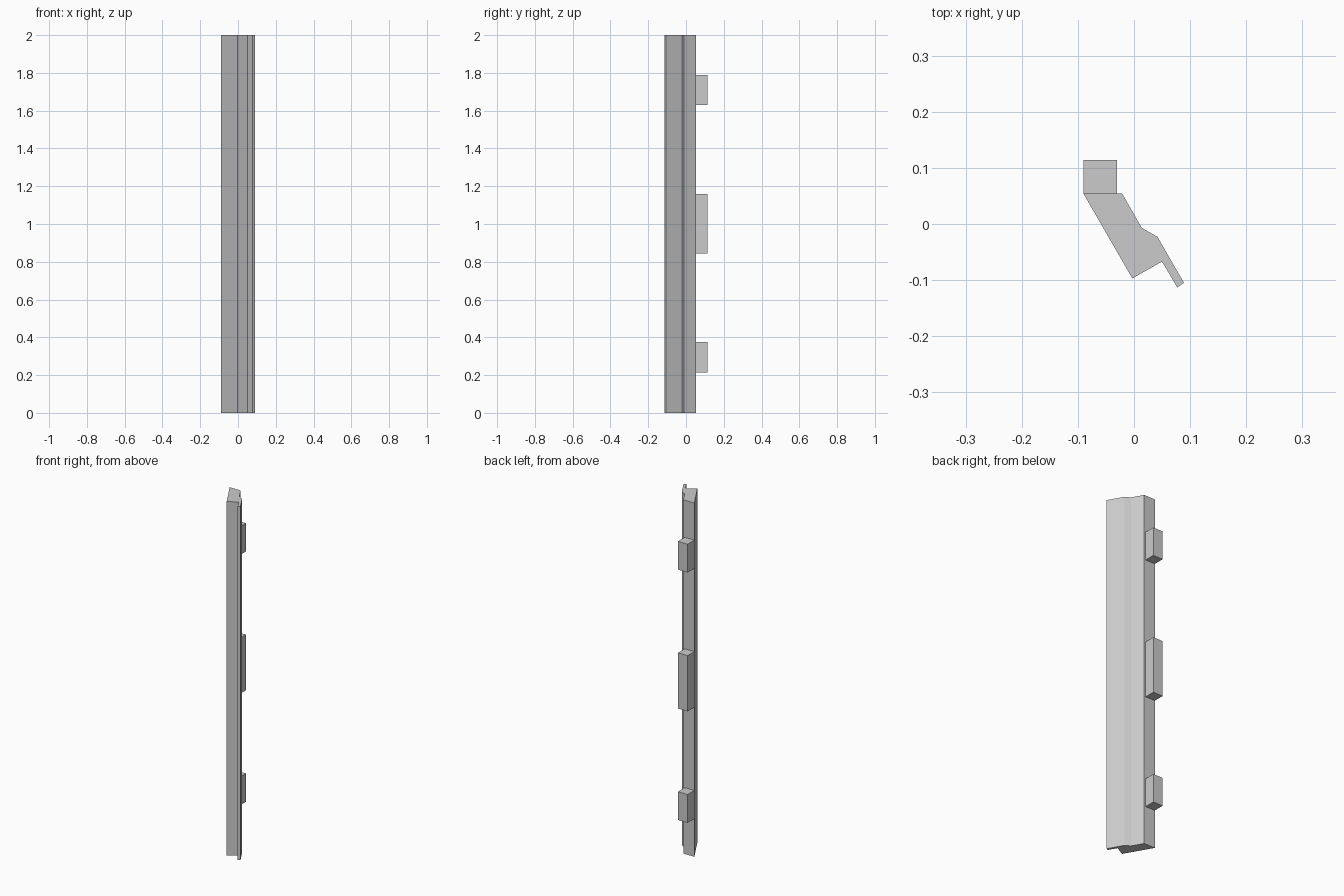
import bpy
import bmesh

cube = bpy.data.objects.get("Cube")
if cube:
    bpy.data.objects.remove(cube, do_unlink=True)

grey = bpy.data.materials.new("plain grey")
grey.use_nodes = True
colour = (0.6, 0.6, 0.6, 1)
grey.diffuse_color = colour
grey.node_tree.nodes["Principled BSDF"].inputs["Base Color"].default_value = colour


def extrude_profile(name, points, bottom, top):
    """Upright prism from a plan outline."""
    bm = bmesh.new()
    base = bm.faces.new([bm.verts.new((x, y, bottom)) for x, y in points])
    result = bmesh.ops.extrude_face_region(bm, geom=[base], use_keep_orig=True)
    raised = [v for v in result["geom"] if isinstance(v, bmesh.types.BMVert)]
    bmesh.ops.translate(bm, verts=raised, vec=(0, 0, top - bottom))
    bmesh.ops.recalc_face_normals(bm, faces=bm.faces)
    mesh = bpy.data.meshes.new(name)
    bm.to_mesh(mesh)
    bm.free()
    mesh.materials.append(grey)
    obj = bpy.data.objects.new(name, mesh)
    bpy.context.collection.objects.link(obj)
    return obj


# Full-height slanted post with a thin lip along its front edge
post_outline = [
    (-0.09, 0.054), (-0.021, 0.054), (0.014, -0.007), (0.042, -0.023),
    (0.089, -0.105), (0.077, -0.113), (0.05, -0.067), (-0.003, -0.097),
]
extrude_profile("post", post_outline, 0, 2)

# Mounting blocks on the back face
block_outline = [(-0.09, 0.054), (-0.03, 0.054), (-0.03, 0.114), (-0.09, 0.114)]
blocks = {"lower": (0.215, 0.375), "middle": (0.845, 1.16), "upper": (1.63, 1.79)}
for place, (bottom, top) in blocks.items():
    extrude_profile(place + "_block", block_outline, bottom, top)
